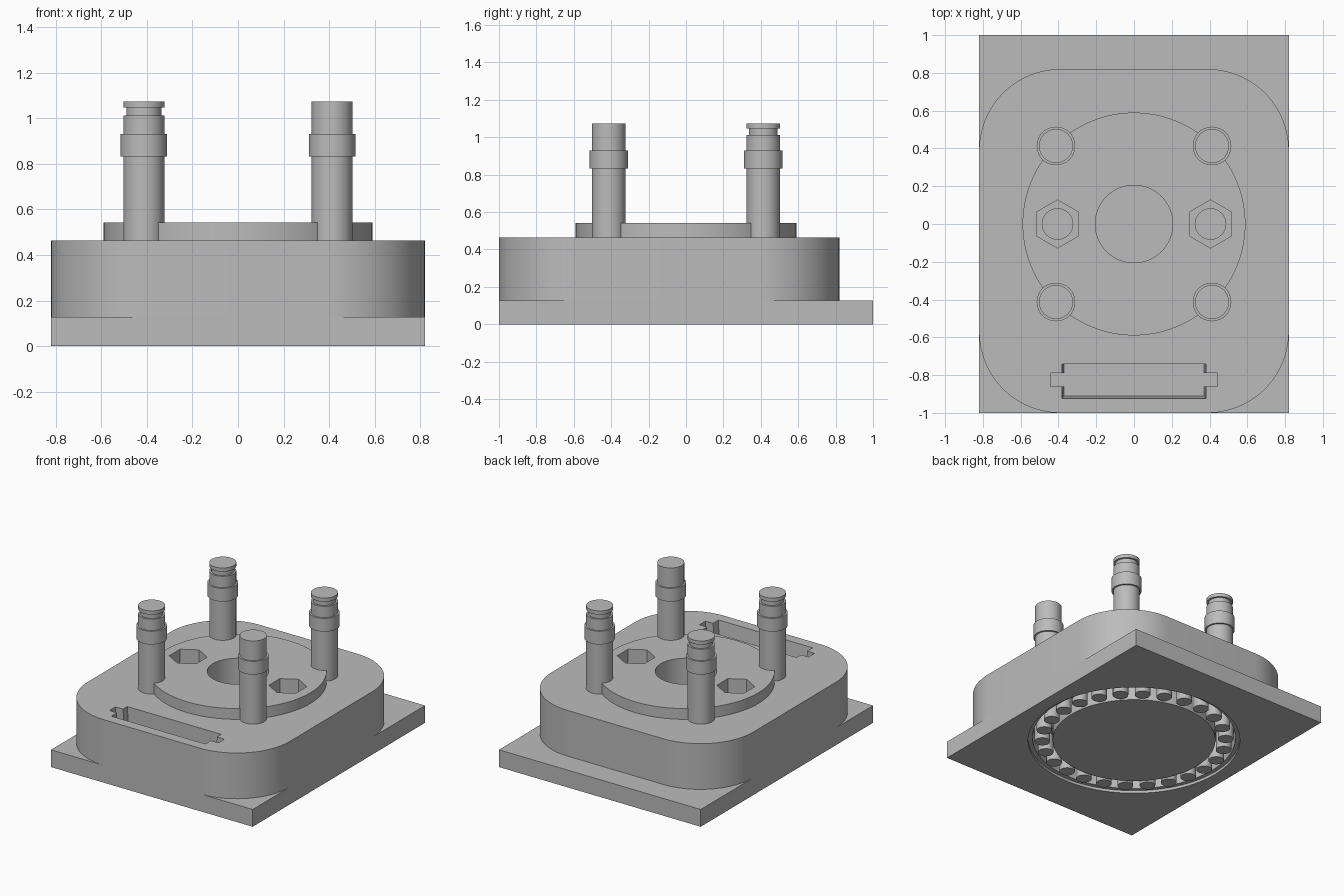
import bpy, bmesh
from math import cos, sin, pi, radians

if "Cube" in bpy.data.objects:
    bpy.data.objects.remove(bpy.data.objects["Cube"])

GREY = (0.5, 0.5, 0.5, 1)
grey = bpy.data.materials.new("plain grey")
grey.use_nodes = True
grey.diffuse_color = GREY
shader = next(n for n in grey.node_tree.nodes if n.type == "BSDF_PRINCIPLED")
shader.inputs["Base Color"].default_value = GREY

PLATE_TOP, BODY_TOP, DISC_TOP = 0.127, 0.463, 0.542
HALF_X, FRONT, BODY_BACK, BACK = 0.82, -1.0, 0.82, 1.0


# Outlines
def circle(r, n=64, x=0, y=0, turn=0):
    return [(x + r * cos(turn + 2 * pi * i / n), y + r * sin(turn + 2 * pi * i / n)) for i in range(n)]


def rect(x0, x1, y0, y1):
    return [(x0, y0), (x1, y0), (x1, y1), (x0, y1)]


def rounded_rect(x0, x1, y0, y1, r, n=20):
    corners = [(x1 - r, y1 - r), (x0 + r, y1 - r), (x0 + r, y0 + r), (x1 - r, y0 + r)]
    return [(cx + r * cos(pi / 2 * (q + i / n)), cy + r * sin(pi / 2 * (q + i / n)))
            for q, (cx, cy) in enumerate(corners) for i in range(n + 1)]


# Solid skinned through stacked outlines, given as (outline, height)
def loft(name, sections):
    bm = bmesh.new()
    rings = [[bm.verts.new((x, y, z)) for x, y in pts] for pts, z in sections]
    n = len(rings[0])
    for low, high in zip(rings, rings[1:]):
        for i in range(n):
            j = (i + 1) % n
            bm.faces.new((low[i], low[j], high[j], high[i]))
    bm.faces.new(rings[0][::-1])
    bm.faces.new(rings[-1])
    mesh = bpy.data.meshes.new(name)
    bm.to_mesh(mesh)
    bm.free()
    mesh.materials.append(grey)
    obj = bpy.data.objects.new(name, mesh)
    bpy.context.collection.objects.link(obj)
    return obj


def prism(name, outline, z0, z1):
    return loft(name, [(outline, z0), (outline, z1)])


def activate(obj):
    bpy.ops.object.select_all(action="DESELECT")
    obj.select_set(True)
    bpy.context.view_layer.objects.active = obj


def combine(obj, tool, operation="DIFFERENCE"):
    mod = obj.modifiers.new("combine", "BOOLEAN")
    mod.operation, mod.solver, mod.object = operation, "EXACT", tool
    activate(obj)
    bpy.ops.object.modifier_apply(modifier=mod.name)
    bpy.data.objects.remove(tool)


def smooth(obj):
    activate(obj)
    bpy.ops.object.shade_smooth_by_angle(angle=radians(30))


# Base plate with a stepped round opening for the bearing
plate = prism("base_plate", rect(-HALF_X, HALF_X, FRONT, BACK), 0, PLATE_TOP)
combine(plate, loft("opening", [(circle(0.72, 96), -0.1), (circle(0.72, 96), 0.02),
                                (circle(0.69, 96), 0.02), (circle(0.69, 96), 0.3)]))
smooth(plate)

# Rounded housing with the raised disc
body = prism("housing", rounded_rect(-HALF_X, HALF_X, FRONT, BODY_BACK, 0.43), PLATE_TOP, BODY_TOP)
combine(body, prism("raised_disc", circle(0.59, 96), 0.3, DISC_TOP), "UNION")

# Centre bore and hexagonal pockets with round holes
combine(body, prism("bore", circle(0.205), 0.2, 1))
for side in (-1, 1):
    combine(body, prism("hex_pocket", circle(0.127, 6, side * 0.405, 0, pi / 2), 0.36, 1))
    combine(body, prism("round_hole", circle(0.081, 32, side * 0.405), 0.2, 1))

# Front slot with tapered walls and end notches
combine(body, loft("slot", [(rect(-0.37, 0.37, -0.91, -0.74), 0.3),
                            (rect(-0.382, 0.382, -0.925, -0.74), BODY_TOP),
                            (rect(-0.382, 0.382, -0.925, -0.74), 0.6)]))
combine(body, prism("notches", rect(-0.443, 0.443, -0.86, -0.79), 0.3, 0.6))
smooth(body)

# Corner posts: collared, all but one with a groove near the tip
COLLAR = [(0.09, 0.4), (0.09, 0.833), (0.102, 0.833), (0.102, 0.93), (0.09, 0.93)]
GROOVE = [(0.09, 1.013), (0.077, 1.013), (0.077, 1.047), (0.09, 1.047)]
TIP = [(0.09, 1.074)]
for x_name, x in (("right", -0.413), ("left", 0.413)):
    for y_name, y in (("front", -0.413), ("back", 0.413)):
        plain = x > 0 and y < 0
        profile = COLLAR + ([] if plain else GROOVE) + TIP
        smooth(loft(f"{y_name}_{x_name}_post", [(circle(r, 48, x, y), z) for r, z in profile]))

# Bearing hub and rollers underneath
smooth(prism("bearing_hub", circle(0.553, 96), 0, PLATE_TOP))
ROLLERS = 26
for x, y in circle(0.623, ROLLERS):
    smooth(prism("bearing_roller", circle(0.053, 24, x, y), 0, PLATE_TOP))
